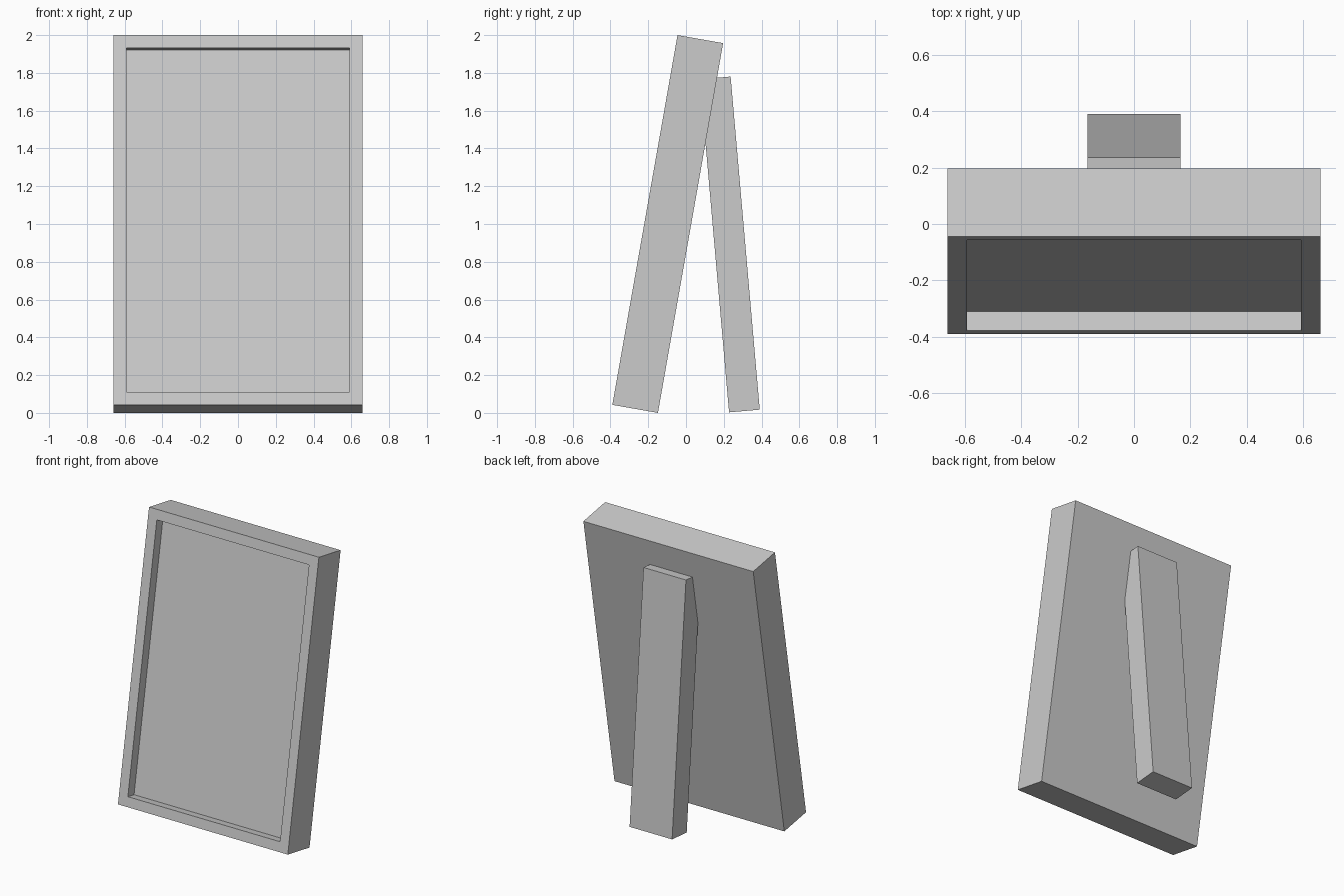
import bpy, bmesh
from math import radians, sin, cos
from mathutils import Matrix, Vector

if "Cube" in bpy.data.objects:
    bpy.data.objects.remove(bpy.data.objects["Cube"])


def leaning_box(name, width, depth, height, tilt, corner):
    """Box with its front bottom edge at corner (y, z), leaning back by tilt degrees."""
    bm = bmesh.new()
    bmesh.ops.create_cube(bm, size=1)
    bmesh.ops.translate(bm, verts=bm.verts, vec=(0, 0.5, 0.5))
    bmesh.ops.scale(bm, verts=bm.verts, vec=(width, depth, height))
    me = bpy.data.meshes.new(name)
    bm.to_mesh(me)
    bm.free()
    ob = bpy.data.objects.new(name, me)
    bpy.context.collection.objects.link(ob)
    ob.matrix_world = (Matrix.Translation((0, corner[0], corner[1]))
                       @ Matrix.Rotation(radians(-tilt), 4, 'X'))
    return ob


# Picture frame: leaning slab with a recessed front panel
lean, thick = 10, 0.245
height = (2 - thick * sin(radians(lean))) / cos(radians(lean))
frame = leaning_box("picture_frame", 1.32, thick, height, lean,
                    (-0.39, thick * sin(radians(lean))))
bm = bmesh.new()
bm.from_mesh(frame.data)
front = min(bm.faces, key=lambda f: f.calc_center_median().y)
bmesh.ops.inset_region(bm, faces=[front], thickness=0.097)
bmesh.ops.inset_region(bm, faces=[front], thickness=0)
bmesh.ops.translate(bm, verts=front.verts, vec=(0, 0.07, 0))
bm.to_mesh(frame.data)
bm.free()

# Rear prop: leans forward, its top end sunk into the frame back
prop_lean = -5
leaning_box("rear_prop", 0.33, 0.163, 1.77, prop_lean, (0.228, 0.003))
